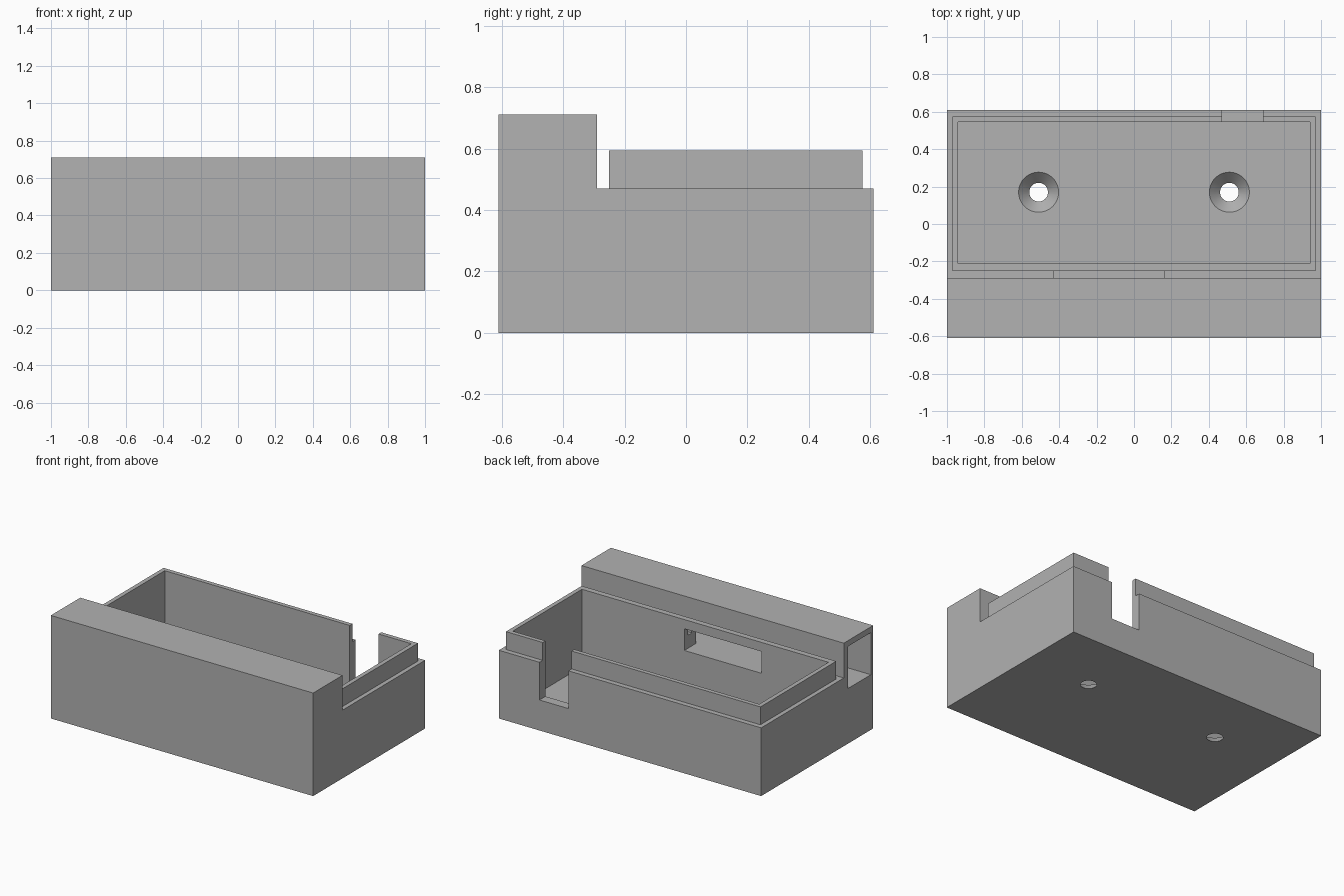
import bpy, bmesh, math
from mathutils import Matrix, Vector

if "Cube" in bpy.data.objects:
    bpy.data.objects.remove(bpy.data.objects["Cube"], do_unlink=True)

grey = bpy.data.materials.new("plain_grey")
grey.use_nodes = True
colour = (0.445, 0.445, 0.445, 1)
grey.diffuse_color = colour
grey.node_tree.nodes["Principled BSDF"].inputs["Base Color"].default_value = colour


def to_object(name, bm):
    bmesh.ops.recalc_face_normals(bm, faces=bm.faces)
    mesh = bpy.data.meshes.new(name)
    bm.to_mesh(mesh)
    bm.free()
    mesh.materials.append(grey)
    obj = bpy.data.objects.new(name, mesh)
    bpy.context.collection.objects.link(obj)
    return obj


def box(name, x, y, z):
    bm = bmesh.new()
    spans = (x, y, z)
    size = Vector([b - a for a, b in spans])
    middle = Vector([(a + b) / 2 for a, b in spans])
    bmesh.ops.create_cube(bm, size=1, matrix=Matrix.Translation(middle) @ Matrix.Diagonal(size.to_4d()))
    return to_object(name, bm)


def cone(name, x, y, z, r_low, r_high):
    bm = bmesh.new()
    bmesh.ops.create_cone(bm, cap_ends=True, segments=48, radius1=r_low, radius2=r_high,
                          depth=z[1] - z[0], matrix=Matrix.Translation((x, y, sum(z) / 2)))
    return to_object(name, bm)


def combine(target, tool, operation):
    # apply a boolean and discard its helper
    tool.hide_render = True
    bpy.context.view_layer.objects.active = target
    mod = target.modifiers.new(tool.name, 'BOOLEAN')
    mod.operation, mod.solver, mod.object = operation, 'EXACT', tool
    bpy.ops.object.modifier_apply(modifier=mod.name)
    bpy.data.objects.remove(tool, do_unlink=True)


# body with raised front hood, extruded from its side profile
profile = [(-0.61, 0), (0.61, 0), (0.61, 0.47), (-0.29, 0.47), (-0.29, 0.71), (-0.61, 0.71)]
bm = bmesh.new()
side = bm.faces.new([bm.verts.new((-1, y, z)) for y, z in profile])
swept = bmesh.ops.extrude_face_region(bm, geom=[side])["geom"]
bmesh.ops.translate(bm, vec=(2, 0, 0), verts=[v for v in swept if isinstance(v, bmesh.types.BMVert)])
body = to_object("enclosure_body", bm)

# lip that stands above the ledge
combine(body, box("lip", (-0.97, 0.97), (-0.25, 0.575), (0.3, 0.593)), 'UNION')

# main cavity, hood channel open at one end, window between them, rear cable notch
cutters = [
    box("cavity", (-0.94, 0.94), (-0.21, 0.545), (0.06, 0.9)),
    box("hood_channel", (-1.1, 0.96), (-0.585, -0.335), (0.38, 0.67)),
    box("window", (-0.43, 0.16), (-0.4, -0.15), (0.38, 0.53)),
    box("rear_notch", (0.47, 0.69), (0.5, 0.7), (0.21, 0.9)),
]

# countersunk screw holes through the floor
for x in (-0.51, 0.51):
    cutters.append(cone("screw_hole", x, 0.17, (-0.02, 0.08), 0.031, 0.126))

for cutter in cutters:
    combine(body, cutter, 'DIFFERENCE')

bpy.ops.object.select_all(action='DESELECT')
body.select_set(True)
bpy.context.view_layer.objects.active = body
bpy.ops.object.shade_smooth_by_angle(angle=math.radians(30))
